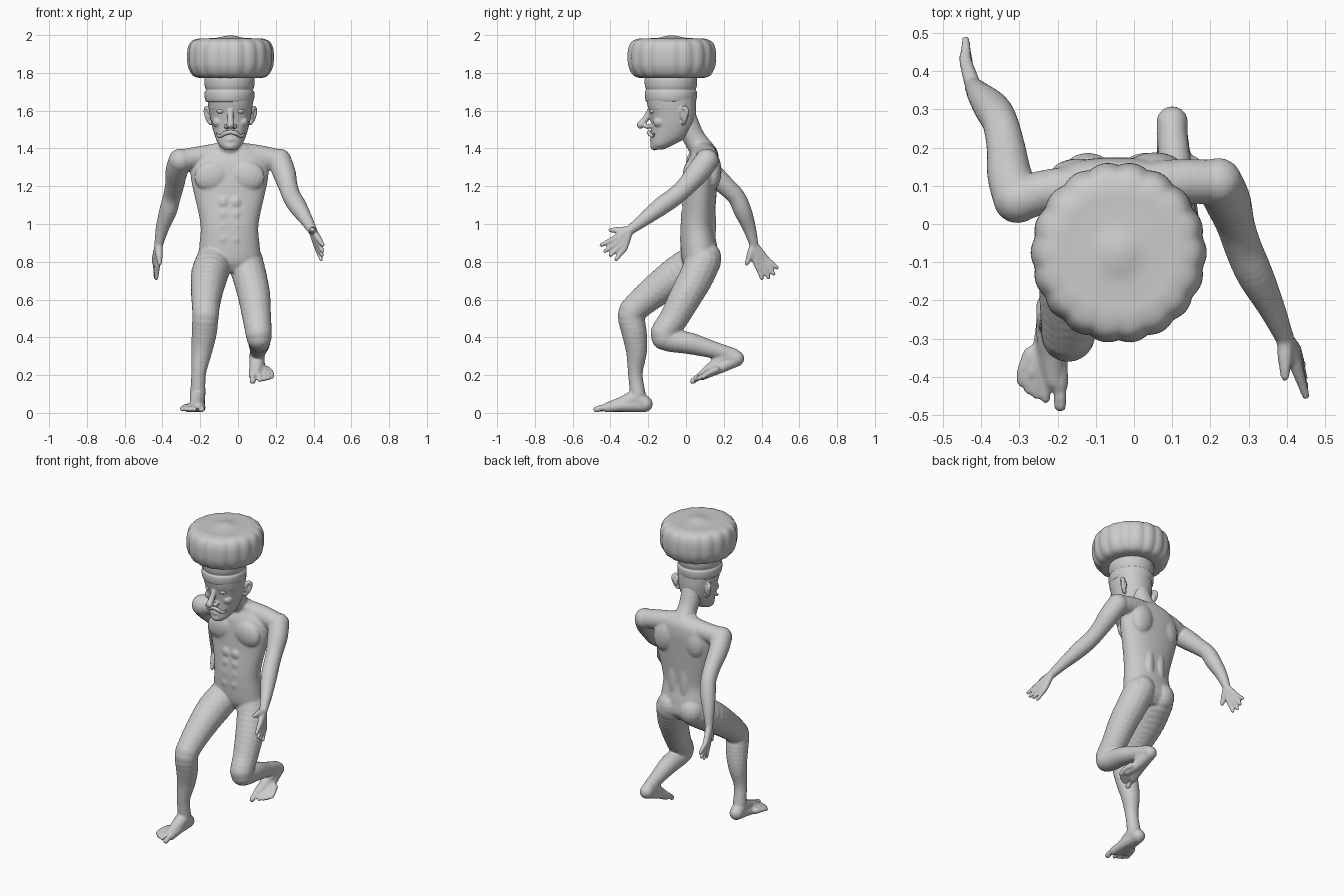
import bpy
from math import sin, cos, pi, radians
from mathutils import Vector, Matrix

# unit ball template shared by every sculpted part
SEG, RNG = 16, 9
BALL_V = [Vector((sin(pi*i/RNG)*cos(2*pi*j/SEG), sin(pi*i/RNG)*sin(2*pi*j/SEG), cos(pi*i/RNG)))
          for i in range(1, RNG) for j in range(SEG)] + [Vector((0, 0, 1)), Vector((0, 0, -1))]
T = SEG*(RNG-1)
BALL_F = [(i*SEG+j, (i+1)*SEG+j, (i+1)*SEG+(j+1) % SEG, i*SEG+(j+1) % SEG)
          for i in range(RNG-2) for j in range(SEG)]
BALL_F += [(T, j, (j+1) % SEG) for j in range(SEG)]
BALL_F += [(T+1, T-SEG+(j+1) % SEG, T-SEG+j) for j in range(SEG)]


def spline(pts, n):
    """Smooth curve through tuples of any length."""
    p = [pts[0]] + list(pts) + [pts[-1]]
    out = []
    for k in range(1, len(p)-2):
        for s in range(n):
            t = s/n
            out.append(tuple(.5*(2*b+(c-a)*t+(2*a-5*b+4*c-d)*t*t+(3*b-a-3*c+d)*t**3)
                             for a, b, c, d in zip(p[k-1], p[k], p[k+1], p[k+2])))
    return out + [tuple(pts[-1])]


class Clay:
    """Collects overlapping volumes, then fuses them into one smooth skin."""

    def __init__(self):
        self.v, self.f = [], []

    def ball(self, c, r, tilt=0):
        r = r if isinstance(r, tuple) else (r, r, r)
        rot = Matrix.Rotation(radians(tilt), 3, 'Y')
        o = len(self.v)
        self.v += [Vector(c) + rot @ Vector((p.x*r[0], p.y*r[1], p.z*r[2])) for p in BALL_V]
        self.f += [tuple(o+i for i in f) for f in BALL_F]

    def chain(self, pts, m=Matrix()):
        last = None
        for x, y, z, r in spline(pts, 24):
            c = m @ Vector((x, y, z))
            if last is None or (c-last).length > .35*r:
                self.ball(c, r)
                last = c
        self.ball(m @ Vector(pts[-1][:3]), pts[-1][3])

    def loft(self, rings, n=48, steps=5, power=2.0, scallop=0, lobes=16):
        """Rings are (z, cx, cy, rx, ry)."""
        o, rs = len(self.v), spline(rings, steps)
        for z, cx, cy, rx, ry in rs:
            for j in range(n):
                a = 2*pi*j/n
                c, s = cos(a), sin(a)
                k = (abs(c)**power+abs(s)**power)**(-1/power)
                k *= 1 + scallop*(abs(cos(a*lobes/2))-.6) * min(1, rx/.2)**3
                self.v.append(Vector((cx+rx*k*c, cy+ry*k*s, z)))
        for i in range(len(rs)-1):
            for j in range(n):
                a, b = o+i*n+j, o+i*n+(j+1) % n
                self.f.append((a, b, b+n, a+n))
        self.f.append(tuple(o+j for j in reversed(range(n))))
        self.f.append(tuple(o+(len(rs)-1)*n+j for j in range(n)))

    def finish(self, name, voxel=0, smooth=5):
        me = bpy.data.meshes.new(name)
        me.from_pydata([tuple(p) for p in self.v], [], self.f)
        ob = bpy.data.objects.new(name, me)
        bpy.context.collection.objects.link(ob)
        bpy.context.view_layer.objects.active = ob
        if voxel:
            r = ob.modifiers.new("fuse", 'REMESH')
            r.mode, r.voxel_size = 'VOXEL', voxel
            s = ob.modifiers.new("soften", 'SMOOTH')
            s.factor, s.iterations = .5, smooth
            for m in ("fuse", "soften"):
                bpy.ops.object.modifier_apply(modifier=m)
        for p in ob.data.polygons:
            p.use_smooth = True
        return ob


CX = -.045
body = Clay()

# torso
body.loft([(.745, -.05, .07, .09, .06), (.80, CX, .075, .16, .095), (.88, CX, .068, .16, .097),
           (.97, CX, .06, .152, .09), (1.05, CX, .065, .162, .088), (1.15, CX, .075, .185, .086),
           (1.25, CX, .082, .205, .087), (1.33, CX, .09, .20, .084), (1.39, CX, .10, .15, .065),
           (1.43, CX, .085, .07, .05)], power=2.2)
for s in (-1, 1):
    body.ball((CX+s*.093, .022, 1.255), (.096, .04, .08), s*15)       # chest muscle
    body.ball((CX+s*.10, .135+s*.008, 1.28), (.075, .045, .10), s*-12)  # shoulder blade
    body.ball((CX+s*.04, .125, 1.0), (.035, .035, .16))               # lower back
    body.ball((CX+s*.075, .105, .82), (.082, .083, .09))              # buttock
    for i in range(4):
        body.ball((CX+s*.032, -.012+.003*i, .92+.065*i), (.033, .022, .034))  # belly muscle
# shoulder line and neck
body.chain([(-.30, .065, 1.335, .06), (-.2, .09, 1.355, .058), (CX, .095, 1.375, .06),
            (.1, .11, 1.36, .06), (.22, .11, 1.335, .06)])
body.chain([(CX, .09, 1.385, .066), (CX, .04, 1.46, .06), (CX, -.01, 1.56, .068)])

# arms
body.chain([(-.305, .065, 1.335, .064), (-.325, .125, 1.28, .06), (-.335, .20, 1.21, .052),
            (-.35, .265, 1.145, .048), (-.37, .30, 1.07, .048), (-.40, .335, .98, .036),
            (-.42, .36, .89, .024)])
body.chain([(.22, .11, 1.335, .064), (.245, .06, 1.27, .062), (.265, 0, 1.20, .052),
            (.285, -.06, 1.145, .05), (.315, -.13, 1.095, .049), (.36, -.22, 1.025, .036),
            (.395, -.30, .965, .025)])


def hand(wrist, first, last, tips, thumb):
    for i, tip in enumerate(tips):
        k = Vector(first).lerp(Vector(last), i/3)
        mid = k.lerp(Vector(tip), .5)
        body.chain([(*wrist, .022), (*k, .0175), (*mid, .014), (*tip, .011)])
    t = Vector(wrist).lerp(Vector(thumb), .5)
    body.chain([(*wrist, .022), (*t, .02), (*thumb, .012)])


hand((.395, -.30, .965), (.425, -.375, .925), (.42, -.325, .875),
     [(.45, -.45, .888), (.448, -.43, .855), (.445, -.40, .835), (.44, -.37, .812)], (.395, -.40, .968))
hand((-.42, .36, .89), (-.425, .37, .80), (-.44, .425, .815),
     [(-.432, .402, .712), (-.438, .438, .715), (-.438, .465, .735), (-.44, .483, .768)],
     (-.415, .322, .79))

# legs
body.chain([(-.125, .06, .80, .10), (-.15, -.04, .735, .10), (-.163, -.15, .655, .088),
            (-.17, -.25, .572, .076), (-.172, -.29, .52, .072), (-.178, -.275, .43, .068),
            (-.192, -.262, .33, .057), (-.208, -.268, .21, .04), (-.213, -.255, .10, .042)])
body.chain([(.04, .09, .80, .095), (.065, .05, .71, .092), (.085, 0, .62, .087),
            (.10, -.065, .50, .077), (.11, -.12, .415, .07), (.112, -.085, .385, .062),
            (.112, .02, .368, .058), (.107, .14, .335, .046), (.10, .25, .305, .038)])


def foot(m, s):
    body.chain([(0, 0, .045, .042), (0, -.05, .075, .042), (0, -.12, .047, .038),
                (-s*.005, -.19, .03, .027)], m)
    body.chain([(0, 0, .04, .038), (s*.02, -.1, .03, .03), (s*.05, -.17, .023, .022)], m)
    body.chain([(0, 0, .04, .038), (-s*.012, -.12, .035, .03), (-s*.018, -.20, .026, .026)], m)
    for x, y, r in ((-.022, -.258, .017), (.016, -.24, .013), (.04, -.23, .0125),
                    (.061, -.218, .012), (.08, -.198, .012)):
        body.chain([(s*x*.7, y+.075, .028, .02), (s*x, y+.03, .025, r), (s*x, y, .016, r)], m)


foot(Matrix.Translation((-.215, -.217, .002)), -1)
foot(Matrix.Translation((.10, .283, .246)) @ Matrix.Rotation(radians(21), 4, 'X'), 1)
body.finish("body", .0065, 6)

# head with ears, nose, brows, lips and chin
HX = -.04
head = Clay()
head.loft([(1.395, HX, -.15, .035, .03), (1.42, HX, -.125, .062, .06), (1.46, HX, -.092, .08, .094),
           (1.52, HX, -.072, .098, .112), (1.58, HX, -.07, .11, .122), (1.64, HX, -.077, .119, .13),
           (1.69, HX, -.08, .12, .13)], power=2.2)
head.chain([(HX, -.188, 1.605, .016), (HX, -.212, 1.56, .017), (HX, -.24, 1.525, .021)])
head.ball((HX, -.165, 1.415), (.035, .025, .025))
for s in (-1, 1):
    head.ball((HX+s*.02, -.202, 1.517), (.016, .022, .014))
    head.chain([(HX+s*.018, -.186, 1.62, .013), (HX+s*.055, -.178, 1.632, .014),
                (HX+s*.09, -.148, 1.618, .011)])
    head.ball((HX+s*.062, -.138, 1.54), (.034, .036, .03))
    head.chain([(HX, -.182, 1.445, .011), (HX+s*.025, -.176, 1.449, .008)])
    head.chain([(HX+s*.105, -.012, 1.535, .012), (HX+s*.122, -.004, 1.56, .012),
                (HX+s*.13, .004, 1.60, .013), (HX+s*.122, -.012, 1.615, .012),
                (HX+s*.11, -.026, 1.59, .01)])
    head.ball((HX+s*.112, -.008, 1.575), (.012, .022, .035))
head.finish("head", .005, 4)

# eyes
for s, side in ((-1, "right"), (1, "left")):
    eye = Clay()
    eye.ball((HX+s*.05, -.172, 1.597), (.023, .021, .015))
    eye.finish(side + "_eye")

# moustache
tache = Clay()
for s in (-1, 1):
    tache.chain([(HX, -.195, 1.487, .011), (HX+s*.03, -.194, 1.48, .012),
                 (HX+s*.055, -.178, 1.465, .009), (HX+s*.075, -.168, 1.478, .005)])
tache.finish("moustache", .004, 2)

# hat band with a rolled lower edge
band = Clay()
band.loft([(z, CX, -.08, r-.006, r) for z, r in
           ((1.645, .118), (1.65, .132), (1.675, .138), (1.70, .137), (1.71, .131), (1.73, .137),
            (1.765, .139), (1.80, .13))], steps=4)
band.finish("hat_band")

# puffed and gathered hat crown, dished on top
puff = Clay()
puff.loft([(z, HX, -.075, r, r*1.03) for z, r in
           ((1.78, .10), (1.772, .15), (1.785, .195), (1.83, .221), (1.885, .227), (1.935, .222),
            (1.968, .203), (1.982, .165), (1.983, .12), (1.986, .07), (1.995, .03), (1.998, .004))],
          n=128, steps=4, scallop=.035, lobes=18)
puff.finish("hat_crown")
